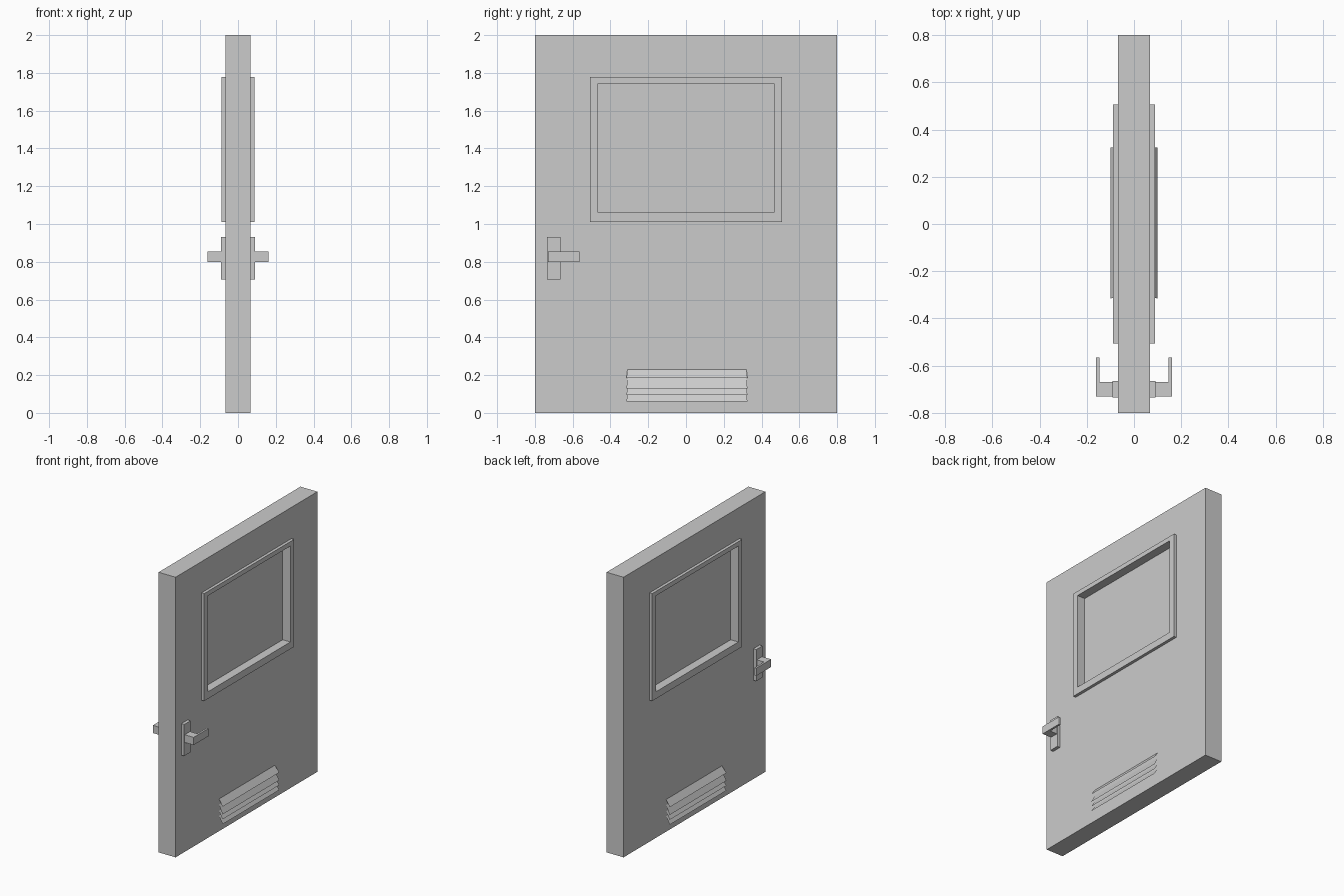
import bpy
import bmesh

cube = bpy.data.objects.get("Cube")
if cube:
    bpy.data.objects.remove(cube, do_unlink=True)

grey = bpy.data.materials.new("light_grey")
grey.use_nodes = True
grey.diffuse_color = (0.6, 0.6, 0.6, 1)
grey.node_tree.nodes["Principled BSDF"].inputs["Base Color"].default_value = grey.diffuse_color


def finish(name, bm, closed=True):
    if closed:
        bmesh.ops.recalc_face_normals(bm, faces=bm.faces)
    mesh = bpy.data.meshes.new(name)
    bm.to_mesh(mesh)
    bm.free()
    mesh.materials.append(grey)
    obj = bpy.data.objects.new(name, mesh)
    bpy.context.collection.objects.link(obj)
    return obj


def loop(bm, x, rect):
    y0, y1, z0, z1 = rect
    return [bm.verts.new((x, y, z)) for y, z in ((y0, z0), (y1, z0), (y1, z1), (y0, z1))]


def slab(name, x0, x1, outer, inner=None):
    """Rectangular block along x, with an optional rectangular opening."""
    bm = bmesh.new()
    a, b = loop(bm, x0, outer), loop(bm, x1, outer)
    if inner:
        c, d = loop(bm, x1, inner), loop(bm, x0, inner)
        rings = [a, b, c, d, a]
    else:
        rings = [a, b]
        bm.faces.new(a)
        bm.faces.new(b)
    for p, q in zip(rings, rings[1:]):
        for i in range(4):
            j = (i + 1) % 4
            bm.faces.new((p[i], p[j], q[j], q[i]))
    return finish(name, bm)


FACE = 0.067
OPENING = (-0.465, 0.465, 1.06, 1.745)

# Door leaf and recessed window pane
slab("door_leaf", -FACE, FACE, (-0.8, 0.8, 0, 2), OPENING)
slab("window_pane", -0.027, 0.027, OPENING)

for side, s in (("left", 1), ("right", -1)):
    # Raised window trim
    slab(f"window_frame_{side}", s * FACE, s * 0.088, (-0.507, 0.507, 1.01, 1.777), OPENING)

    # Lever handle
    slab(f"handle_plate_{side}", s * FACE, s * 0.09, (-0.735, -0.665, 0.705, 0.93))
    slab(f"handle_neck_{side}", s * 0.09, s * 0.147, (-0.73, -0.67, 0.8, 0.855))
    slab(f"handle_lever_{side}", s * 0.147, s * 0.161, (-0.73, -0.565, 0.8, 0.855))

    # Thin louvre slats sloping out and down from the door face
    bm = bmesh.new()
    for top, low in ((0.23, 0.185), (0.19, 0.13), (0.145, 0.095), (0.11, 0.06)):
        corners = [(FACE, -0.31, top), (0.099, -0.315, low), (0.099, 0.325, low), (FACE, 0.32, top)]
        if s < 0:
            corners.reverse()
        bm.faces.new([bm.verts.new((s * x, y, z)) for x, y, z in corners])
    finish(f"vent_slats_{side}", bm, closed=False)
